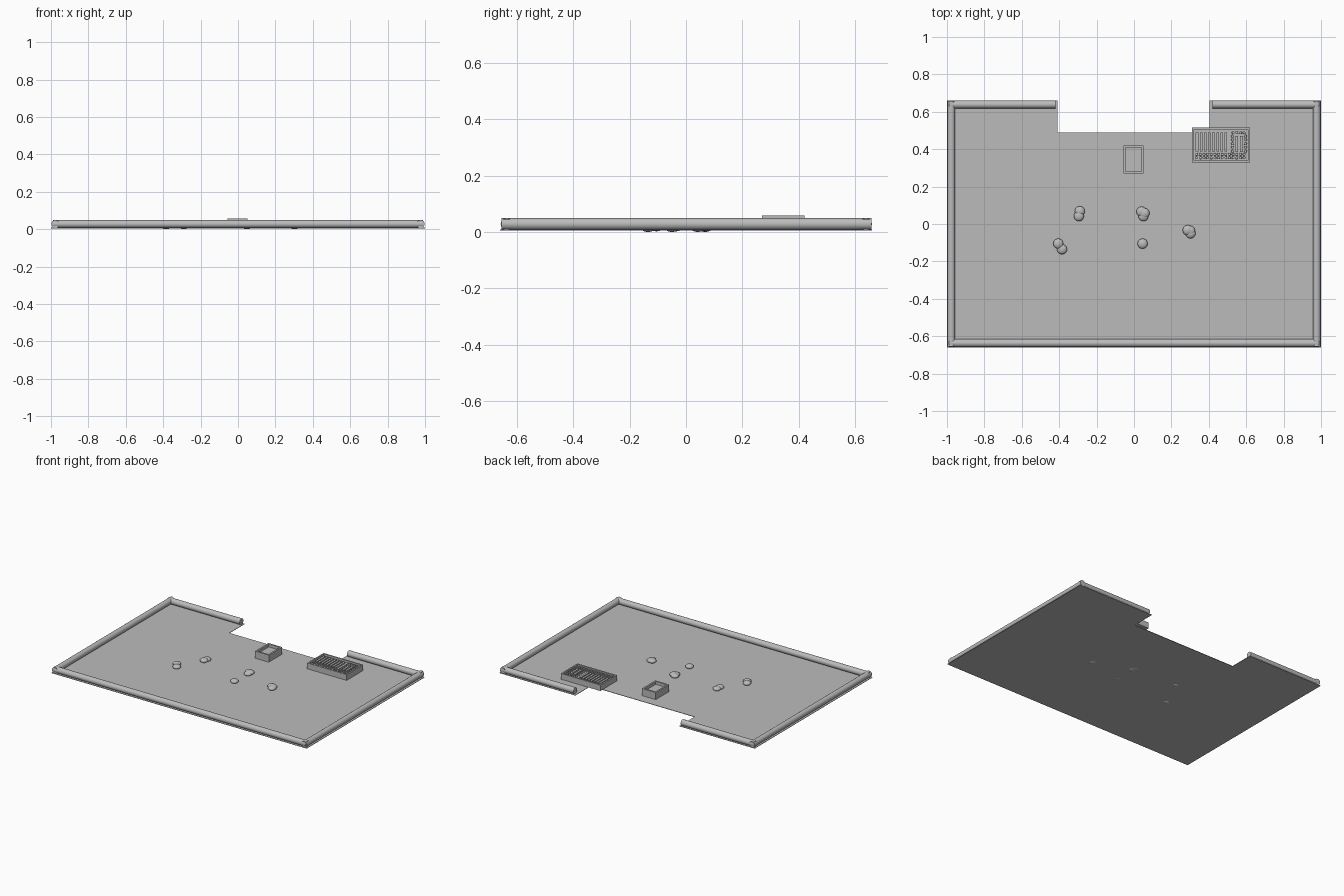
import bpy, bmesh, math
from mathutils import Matrix, Vector

if "Cube" in bpy.data.objects:
    bpy.data.objects.remove(bpy.data.objects["Cube"])

grey = bpy.data.materials.new("plain grey")
grey.diffuse_color = (0.5, 0.5, 0.5, 1)
grey.use_nodes = True
grey.node_tree.nodes["Principled BSDF"].inputs["Base Color"].default_value = grey.diffuse_color


def finish(name, bm, smooth=False):
    bmesh.ops.recalc_face_normals(bm, faces=bm.faces)
    mesh = bpy.data.meshes.new(name)
    bm.to_mesh(mesh)
    bm.free()
    mesh.materials.append(grey)
    obj = bpy.data.objects.new(name, mesh)
    bpy.context.collection.objects.link(obj)
    if smooth:
        bpy.ops.object.select_all(action='DESELECT')
        obj.select_set(True)
        bpy.context.view_layer.objects.active = obj
        bpy.ops.object.shade_smooth_by_angle(angle=math.radians(40))
    return obj


def add_box(bm, x0, x1, y0, y1, z0, z1):
    m = Matrix.Translation(((x0 + x1) / 2, (y0 + y1) / 2, (z0 + z1) / 2))
    bmesh.ops.create_cube(bm, size=1, matrix=m @ Matrix.Diagonal((x1 - x0, y1 - y0, z1 - z0, 1)))


def open_tray(name, x0, x1, y0, y1, top, wall, depth):
    # Box whose top face is inset and pushed down
    bm = bmesh.new()
    add_box(bm, x0, x1, y0, y1, 0.007, top)
    lid = max(bm.faces, key=lambda f: f.calc_center_median().z)
    bmesh.ops.inset_region(bm, faces=[lid], thickness=wall)
    rim = bmesh.ops.extrude_face_region(bm, geom=[lid])["geom"]
    bmesh.ops.translate(bm, vec=(0, 0, -depth), verts=[v for v in rim if isinstance(v, bmesh.types.BMVert)])
    if lid.is_valid:
        bmesh.ops.delete(bm, geom=[lid], context='FACES_ONLY')
    return finish(name, bm)


def rail(name, a, b, r=0.021):
    # Round bar lying between two points
    a, b = Vector(a), Vector(b)
    bm = bmesh.new()
    m = Matrix.Translation((a + b) / 2) @ (b - a).to_track_quat('Z', 'Y').to_matrix().to_4x4()
    bmesh.ops.create_cone(bm, cap_ends=True, segments=24, radius1=r, radius2=r, depth=(b - a).length, matrix=m)
    finish(name, bm, True)


# Thin floor sheet with a notch in the back edge
bm = bmesh.new()
outline = [(-1, -0.66), (1, -0.66), (1, 0.66), (0.405, 0.66), (0.405, 0.49),
           (-0.41, 0.49), (-0.41, 0.66), (-1, 0.66)]
face = bm.faces.new([bm.verts.new((x, y, 0.005)) for x, y in outline])
up = bmesh.ops.extrude_face_region(bm, geom=[face])["geom"]
bmesh.ops.translate(bm, vec=(0, 0, 0.003), verts=[v for v in up if isinstance(v, bmesh.types.BMVert)])
finish("floor", bm)

# Rounded border rails
Z = 0.028
rail("front_rail", (-0.99, -0.637, Z), (0.99, -0.637, Z))
for side, s in (("left", -1), ("right", 1)):
    rail(side + "_rail", (s * 0.977, -0.655, Z), (s * 0.977, 0.658, Z))
    rail(side + "_back_rail", (s * 0.99, 0.639, Z), (s * 0.42, 0.639, Z))

# Small open box
open_tray("small_box", -0.057, 0.052, 0.27, 0.42, 0.058, 0.017, 0.02)

# Slotted panel: frame, long bars and rows of knobs
open_tray("panel_frame", 0.31, 0.62, 0.33, 0.515, 0.049, 0.014, 0.014)
bm = bmesh.new()
for i in range(8):
    x = 0.337 + i * 0.022
    add_box(bm, x - 0.007, x + 0.007, 0.388, 0.488, 0.034, 0.045)
for x in (0.55, 0.575):
    add_box(bm, x - 0.007, x + 0.007, 0.385, 0.47, 0.034, 0.045)
finish("panel_bars", bm)

bm = bmesh.new()
spots = [(0.335 + i * 0.0195, y) for i in range(14) for y in (0.354, 0.372)]
spots += [(0.53 + i * 0.0195, 0.488) for i in range(4)]
spots += [(x, 0.39 + j * 0.02) for x in (0.527, 0.596) for j in range(5)]
for x, y in spots:
    bmesh.ops.create_cone(bm, cap_ends=True, segments=10, radius1=0.008, radius2=0.007,
                          depth=0.011, matrix=Matrix.Translation((x, y, 0.0395)))
finish("panel_knobs", bm, True)

# Flattened pebbles lying in clusters
pebbles = [(-0.29, 0.068), (-0.295, 0.042), (-0.405, -0.105), (-0.385, -0.135),
           (0.04, 0.066), (0.056, 0.058), (0.05, 0.042), (0.046, -0.105),
           (0.287, -0.033), (0.302, -0.05), (0.3, -0.036)]
for i, (x, y) in enumerate(pebbles):
    bm = bmesh.new()
    m = Matrix.Translation((x, y, 0.015 + 0.002 * (i % 3))) @ Matrix.Diagonal((0.027, 0.027, 0.015, 1))
    bmesh.ops.create_uvsphere(bm, u_segments=20, v_segments=12, radius=1, matrix=m)
    finish("pebble_%d" % (i + 1), bm, True)
